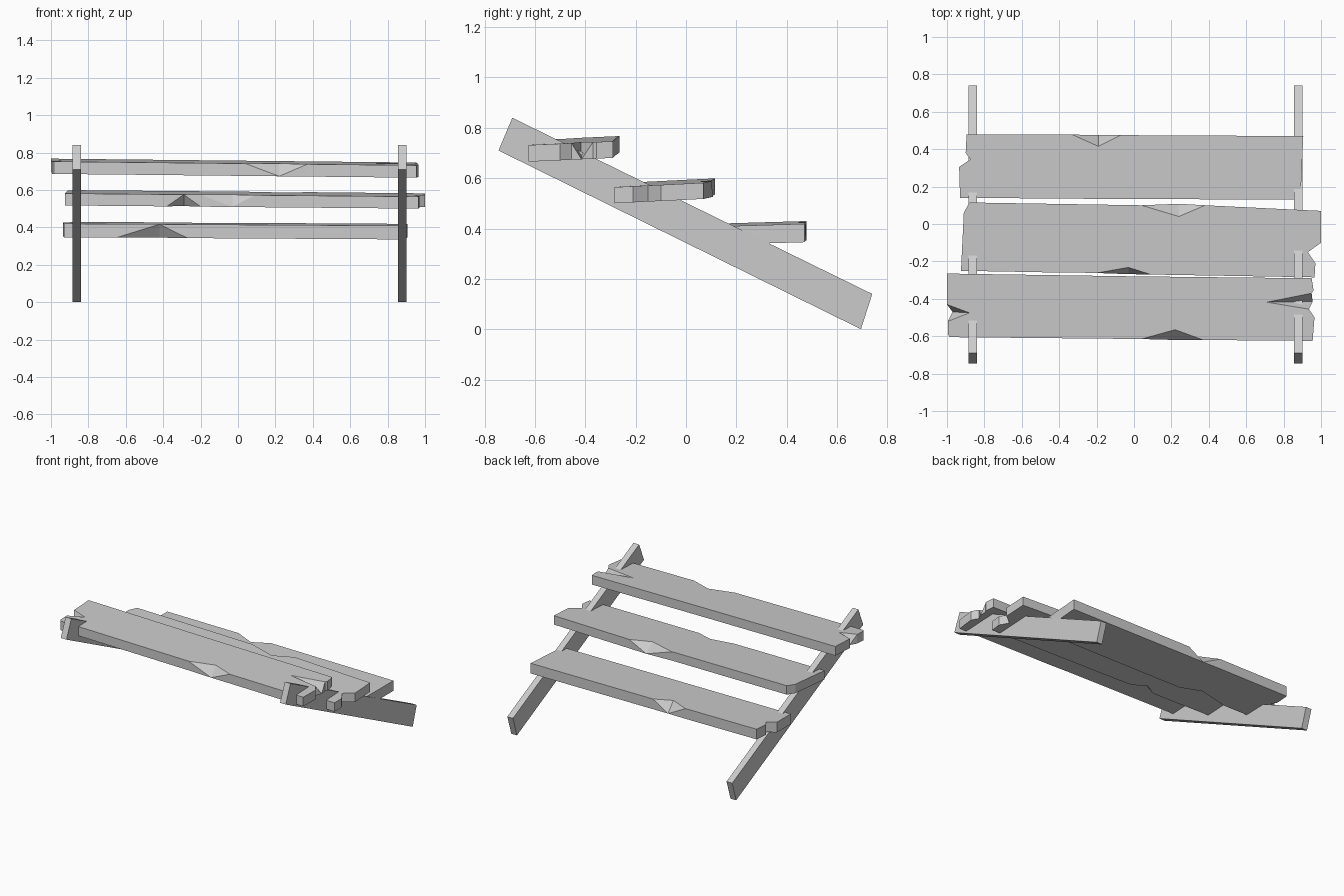
import bpy
import bmesh

cube = bpy.data.objects.get("Cube")
if cube:
    bpy.data.objects.remove(cube, do_unlink=True)

wood = bpy.data.materials.new("grey_wood")
wood.use_nodes = True
GREY = (0.6, 0.6, 0.6, 1)
wood.diffuse_color = GREY
shader = wood.node_tree.nodes["Principled BSDF"]
shader.inputs["Base Color"].default_value = GREY
shader.inputs["Roughness"].default_value = 0.8


def finish(bm, name):
    bmesh.ops.recalc_face_normals(bm, faces=bm.faces)
    mesh = bpy.data.meshes.new(name)
    bm.to_mesh(mesh)
    bm.free()
    mesh.materials.append(wood)
    obj = bpy.data.objects.new(name, mesh)
    bpy.context.collection.objects.link(obj)
    return obj


def rail(name, x, width=0.045):
    """Slanted rail extruded from its side profile."""
    bm = bmesh.new()
    profile = [(-0.745, 0.71), (0.695, 0.0), (0.74, 0.14), (-0.69, 0.84)]
    face = bm.faces.new([bm.verts.new((x - width / 2, y, z)) for y, z in profile])
    moved = bmesh.ops.extrude_face_region(bm, geom=[face])["geom"]
    bmesh.ops.translate(bm, vec=(width, 0, 0),
                        verts=[g for g in moved if isinstance(g, bmesh.types.BMVert)])
    return finish(bm, name)


def plank(name, outline, centre_y, z, thick, slope_x, slope_y):
    """Worn plank. A point (x, y, side, cx, cy) is a chip: on the given side
    its corner is broken back to (cx, cy)."""
    bm = bmesh.new()

    def vert(x, y, lift):
        return bm.verts.new((x, y, z + slope_x * x + slope_y * (y - centre_y) + lift))

    top, low, chip = [], [], []
    for x, y, *broken in outline:
        side, cx, cy = broken or ("", x, y)
        top.append(vert(*((cx, cy) if side == "top" else (x, y)), thick))
        low.append(vert(*((cx, cy) if side == "low" else (x, y)), 0))
        chip.append(side)
    bm.faces.new(top)
    bm.faces.new(low[::-1])
    # side walls, split so that each chip is a clean triangular break
    count = len(outline)
    for i in range(count):
        j = (i + 1) % count
        a, b, c, d = low[i], low[j], top[j], top[i]
        if not chip[i] and not chip[j]:
            bm.faces.new((a, b, c, d))
        elif chip[j] == "top" or chip[i] == "low":
            bm.faces.new((a, b, d))
            bm.faces.new((b, c, d))
        else:
            bm.faces.new((a, b, c))
            bm.faces.new((a, c, d))
    return finish(bm, name)


rail("right_rail", -0.8625)
rail("left_rail", 0.8775)

# front plank, split at both ends
plank("front_plank", [
    (-0.985, -0.605), (0.04, -0.615), (0.22, -0.62, "top", 0.22, -0.565),
    (0.37, -0.62), (0.955, -0.625), (0.965, -0.5), (0.935, -0.455),
    (0.955, -0.415, "top", 0.71, -0.418), (0.95, -0.37), (0.96, -0.355),
    (0.95, -0.29), (0, -0.28), (-1, -0.265), (-1, -0.43),
    (-0.97, -0.47, "top", -0.88, -0.475), (-0.995, -0.52), (-0.995, -0.59),
], -0.45, 0.683, 0.066, -0.01, 0.045)

# middle plank, chipped on both long edges
plank("middle_plank", [
    (-0.925, -0.25), (-0.38, -0.26), (-0.29, -0.26, "low", -0.29, -0.21),
    (-0.2, -0.262), (-0.03, -0.268, "top", -0.03, -0.232), (0.09, -0.27),
    (0.965, -0.285), (0.97, -0.21), (0.93, -0.15), (1, -0.1), (1, 0.07),
    (0.38, 0.1), (0.24, 0.108, "top", 0.24, 0.04), (0.04, 0.1),
    (-0.88, 0.115), (-0.91, 0.06),
], -0.085, 0.518, 0.064, -0.008, 0.05)

# back plank, notched at one end
plank("back_plank", [
    (-0.93, 0.14), (-0.65, 0.138), (-0.42, 0.136, "low", -0.42, 0.19),
    (-0.27, 0.135), (0.89, 0.13), (0.905, 0.47), (-0.07, 0.475),
    (-0.19, 0.475, "top", -0.19, 0.415), (-0.33, 0.478), (-0.895, 0.478),
    (-0.9, 0.38), (-0.875, 0.345), (-0.935, 0.305),
], 0.3, 0.346, 0.073, -0.006, 0.03)
